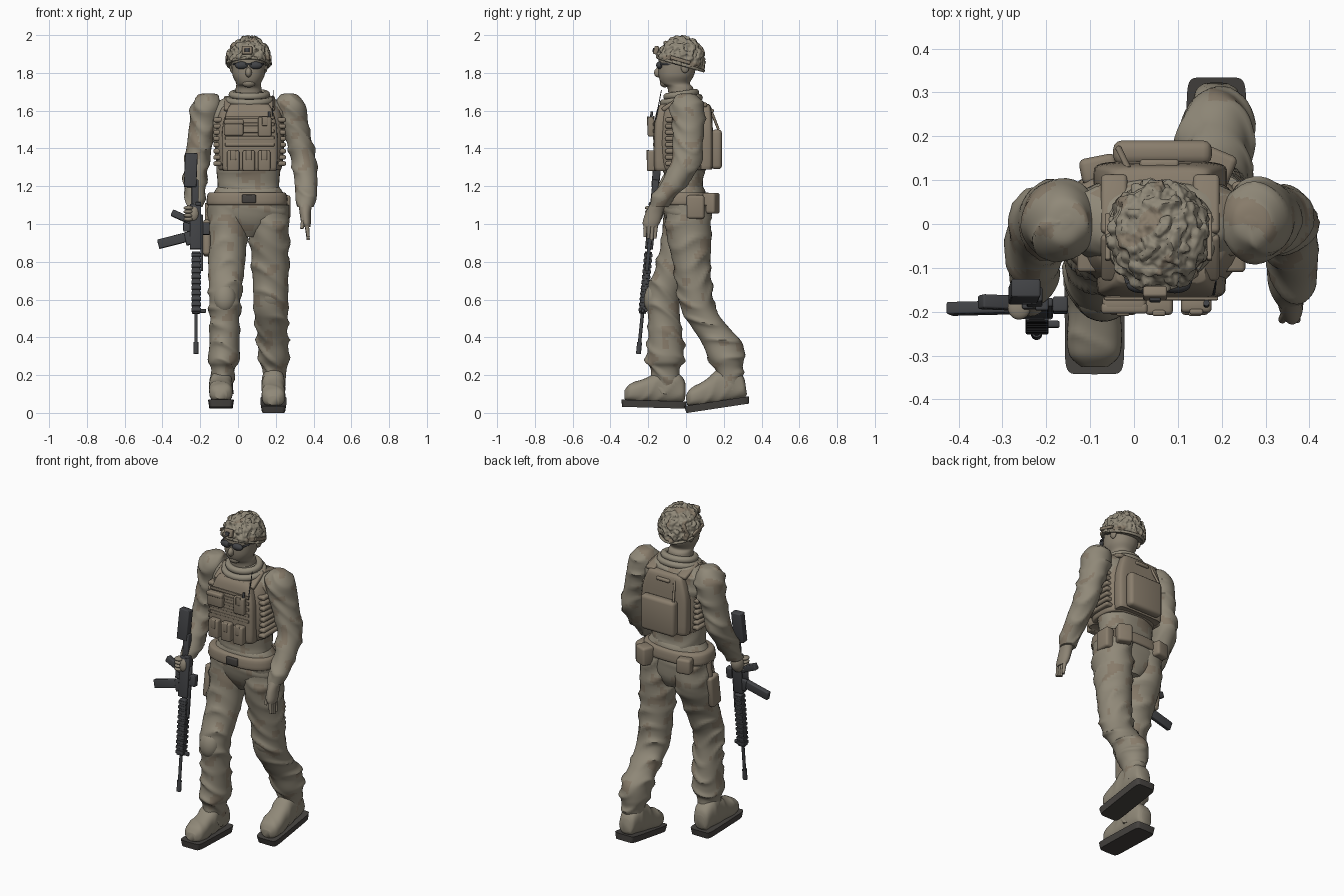
import bpy, bmesh, math
from math import sin, cos, pi, radians
from mathutils import Matrix, Vector, noise


def material(name, r, g, b):
    m = bpy.data.materials.new(name)
    m.diffuse_color = (r, g, b, 1)
    return m


CLOTH = material("cloth", .28, .25, .19)
PATCH = material("cloth_patch", .245, .2, .145)
GEAR = material("gear", .25, .205, .15)
SKIN = material("face_cover", .265, .23, .175)
DARK = material("gun_metal", .055, .057, .062)
SOLE = material("rubber", .06, .055, .05)


def finish(name, bm, mat, matrix=Matrix(), camo=False):
    bmesh.ops.transform(bm, matrix=matrix, verts=bm.verts)
    bmesh.ops.recalc_face_normals(bm, faces=bm.faces)
    if camo:
        for f in bm.faces:
            f.material_index = int(noise.noise(f.calc_center_median() * 15) > .27)
    me = bpy.data.meshes.new(name)
    bm.to_mesh(me)
    bm.free()
    me.materials.append(mat)
    if camo:
        me.materials.append(PATCH)
    ob = bpy.data.objects.new(name, me)
    bpy.context.collection.objects.link(ob)
    return ob


def loft(name, rings, mat, n=2, fold=0, sides=36, steps=7, matrix=Matrix(), camo=False, seed=0):
    """Smooth skin through rings (x, y, z, rx, ry), with optional cloth folds."""
    R = [Vector(r) for r in rings]
    R = [R[0]] + R + [R[-1]]
    path = []
    for i in range(1, len(R) - 2):
        a, b, c, d = R[i - 1:i + 3]
        for s in range(steps):
            t = s / steps
            path.append(.5 * (2 * b + (c - a) * t + (2 * a - 5 * b + 4 * c - d) * t * t
                              + (3 * b - a - 3 * c + d) * t ** 3))
    path.append(R[-1])
    bm = bmesh.new()
    loops = []
    for p in path:
        loop = []
        for k in range(sides):
            th = 2 * pi * k / sides
            c, s = cos(th), sin(th)
            ph = 30 * p[2] + 1.7 * sin(th + seed) + .8 * sin(2 * th + 9 * p[2] + seed)
            w = fold * ((1 - abs(sin(ph))) ** 1.6 - .3) * (.6 + .5 * sin(th * 2 + 14 * p[2] + seed))
            x = math.copysign(abs(c) ** (2 / n), c) * (p[3] + w)
            y = math.copysign(abs(s) ** (2 / n), s) * (p[4] + w)
            loop.append(bm.verts.new((p[0] + x, p[1] + y, p[2])))
        loops.append(loop)
    for a, b in zip(loops, loops[1:]):
        for k in range(sides):
            j = (k + 1) % sides
            bm.faces.new((a[k], a[j], b[j], b[k]))
    bm.faces.new(loops[0])
    bm.faces.new(loops[-1])
    return finish(name, bm, mat, matrix, camo)


def box(name, loc, size, mat, bevel=.008, rot=(0, 0, 0)):
    bm = bmesh.new()
    bmesh.ops.create_cube(bm, size=1, matrix=Matrix.Diagonal((*size, 1)))
    bmesh.ops.bevel(bm, geom=bm.edges[:], offset=bevel, segments=3, profile=.5, affect='EDGES')
    m = Matrix.Translation(loc)
    for a, ax in zip(rot, "XYZ"):
        m = m @ Matrix.Rotation(a, 4, ax)
    return finish(name, bm, mat, m)


def ball(name, loc, size, mat, rx=0):
    bm = bmesh.new()
    m = Matrix.Translation(loc) @ Matrix.Rotation(rx, 4, 'X') @ Matrix.Diagonal((*size, 1))
    bmesh.ops.create_uvsphere(bm, u_segments=24, v_segments=14, radius=1, matrix=m)
    return finish(name, bm, mat)


def rod(name, a, b, r1, r2, mat):
    a, b = Vector(a), Vector(b)
    bm = bmesh.new()
    m = Matrix.Translation((a + b) / 2) @ (b - a).to_track_quat('Z', 'Y').to_matrix().to_4x4()
    bmesh.ops.create_cone(bm, cap_ends=True, segments=14, radius1=r1, radius2=r2, depth=(b - a).length, matrix=m)
    return finish(name, bm, mat)


def hoop(name, loc, rx, ry, thick, mat, tilt=0):
    bm = bmesh.new()
    g = [[bm.verts.new(((rx + thick * cos(v)) * cos(u), (ry + thick * cos(v)) * sin(u), thick * sin(v)))
          for v in (2 * pi * j / 10 for j in range(10))] for u in (2 * pi * i / 40 for i in range(40))]
    for i in range(40):
        for j in range(10):
            k, l = (i + 1) % 40, (j + 1) % 10
            bm.faces.new((g[i][j], g[k][j], g[k][l], g[i][l]))
    return finish(name, bm, mat, Matrix.Translation(loc) @ Matrix.Rotation(tilt, 4, 'X'))


# Trousers, shirt and sleeves
loft("right_leg", [(-.05, 0, 1.1, .11, .118), (-.055, -.005, .95, .106, .122), (-.06, -.055, .8, .098, .1),
     (-.066, -.1, .68, .09, .096), (-.07, -.122, .6, .085, .09), (-.07, -.116, .5, .08, .085),
     (-.072, -.108, .36, .08, .097), (-.075, -.112, .275, .083, .101), (-.08, -.11, .225, .063, .078),
     (-.085, -.105, .1, .055, .07)], CLOTH, fold=.015, camo=True, steps=10)
loft("left_leg", [(.16, .01, 1.1, .11, .118), (.165, .015, .95, .106, .12), (.17, .03, .8, .1, .1),
     (.173, .045, .66, .093, .095), (.175, .065, .55, .092, .093), (.18, .13, .45, .085, .098),
     (.185, .192, .37, .083, .107), (.19, .213, .285, .082, .096), (.193, .228, .225, .064, .074),
     (.192, .235, .12, .055, .065)], CLOTH, fold=.015, camo=True, steps=10, seed=2)
loft("hips", [(.055, -.005, 1.21, .155, .09), (.055, -.005, 1.13, .2, .118), (.055, 0, 1.05, .205, .118),
     (.055, .01, .98, .13, .1), (.055, .015, .93, .06, .07)], CLOTH, n=2.3, fold=.008, camo=True)
loft("shirt", [(.055, -.005, 1.16, .16, .095), (.055, -.01, 1.25, .166, .105), (.055, -.01, 1.4, .18, .12),
     (.055, 0, 1.55, .21, .11), (.055, .005, 1.61, .21, .098), (.056, 0, 1.65, .16, .085),
     (.057, -.015, 1.68, .1, .075), (.057, -.02, 1.7, .07, .07)], CLOTH, n=2.3, fold=.012, camo=True)
loft("left_sleeve", [(.268, .005, 1.692, .012, .012), (.27, .005, 1.68, .05, .055), (.276, .007, 1.62, .084, .09),
     (.295, .013, 1.53, .078, .086), (.328, .008, 1.42, .069, .08), (.348, .003, 1.33, .068, .082),
     (.36, -.06, 1.22, .06, .074), (.36, -.12, 1.14, .056, .062), (.358, -.148, 1.09, .043, .048)],
     CLOTH, fold=.013, camo=True, seed=1)
loft("right_sleeve", [(-.158, .005, 1.692, .012, .012), (-.16, .005, 1.68, .05, .055), (-.166, .007, 1.62, .084, .09),
     (-.18, .013, 1.53, .077, .086), (-.203, .003, 1.42, .068, .08), (-.218, -.005, 1.33, .067, .082),
     (-.228, -.068, 1.22, .06, .072), (-.226, -.115, 1.14, .054, .06), (-.228, -.14, 1.09, .042, .048)],
     CLOTH, fold=.013, camo=True, seed=3)
for i, (z, r) in enumerate(((1.655, .112), (1.685, .09))):
    hoop(f"collar_roll_{i}", (.06, -.025, z), r, r * .85, .02, CLOTH, .15)

# Boots with thick soles
for side, x, y, z, tilt in (("right", -.09, .002, .022, -.03), ("left", .188, .338, .05, .15)):
    m = Matrix.Translation((x, y, z)) @ Matrix.Rotation(tilt, 4, 'X')
    loft(side + "_boot", [(0, .09, .008, .03, .04), (0, .1, .025, .05, .065), (0, .118, .08, .06, .088),
         (0, .115, .14, .06, .09), (0, .096, .2, .06, .07), (0, .082, .26, .063, .058), (0, .075, .305, .056, .046),
         (0, .065, .33, .03, .025)], CLOTH, n=2.5, fold=.005, matrix=m @ Matrix.Rotation(pi / 2, 4, 'X'))
    loft(side + "_sole", [(0, -.172, 0, .062, .168), (0, -.172, .038, .068, .174)], SOLE, n=9, steps=2, matrix=m)

# Knee pads
ball("right_knee_pad", (-.07, -.172, .61), (.06, .05, .08), CLOTH, -.15)
ball("left_knee_pad", (.175, .01, .61), (.063, .052, .08), CLOTH, .3)

# Hands
loft("left_hand", [(.357, -.147, 1.11, .036, .04), (.356, -.168, 1.06, .03, .046), (.36, -.183, 1.01, .026, .046),
     (.365, -.188, .985, .018, .036)], SKIN)
for i in range(4):
    y = -.158 - .018 * i
    rod(f"left_finger_{i}", (.362, y, 1.02), (.372, y - .006, .915 + .008 * abs(i - 1)), .013, .008, SKIN)
rod("left_thumb", (.35, -.2, 1.05), (.338, -.218, .975), .014, .009, SKIN)
ball("right_hand", (-.235, -.165, 1.055), (.038, .045, .055), SKIN, -.3)
for i in range(4):
    ball(f"right_finger_{i}", (-.262, -.19, 1.085 - .02 * i), (.026, .028, .012), SKIN)

# Head, face and glasses
loft("head", [(.056, -.025, 1.66, .075, .068), (.056, -.03, 1.72, .068, .068), (.056, -.055, 1.745, .066, .076),
     (.056, -.052, 1.785, .084, .093), (.056, -.045, 1.84, .09, .102), (.056, -.035, 1.9, .09, .105),
     (.056, -.03, 1.95, .05, .06)], SKIN, n=2.2)
ball("nose", (.056, -.145, 1.802), (.017, .024, .026), SKIN, -.3)
ball("chin", (.056, -.112, 1.747), (.036, .026, .024), SKIN)
for s in (-1, 1):
    ball("ear", (.056 + s * .088, -.005, 1.83), (.012, .022, .03), SKIN)
    ball("glasses_lens", (.056 + s * .037, -.14, 1.84), (.036, .018, .02), DARK)
    rod("glasses_arm", (.056 + s * .07, -.135, 1.847), (.056 + s * .094, -.01, 1.845), .006, .005, DARK)
box("glasses_bridge", (.056, -.15, 1.847), (.03, .012, .012), DARK, .003)

# Helmet with lumpy cloth cover
bm = bmesh.new()
bmesh.ops.create_icosphere(bm, subdivisions=6, radius=1)
for v in bm.verts:
    lump = .16 * max(-.25, min(.3, 2.2 * noise.noise(v.co * 4.2))) + .05 * noise.noise(v.co * 8)
    v.co = Vector((v.co.x * .116, v.co.y * .126, v.co.z * .129)) * (1 + lump)
bmesh.ops.bisect_plane(bm, geom=bm.verts[:] + bm.edges[:] + bm.faces[:], plane_co=(0, 0, -.025),
                       plane_no=(0, .29, 1), clear_inner=True)
bmesh.ops.holes_fill(bm, edges=[e for e in bm.edges if e.is_boundary], sides=0)
finish("helmet", bm, CLOTH, Matrix.Translation((.056, -.027, 1.865)), True)
hoop("helmet_rim", (.056, -.027, 1.845), .11, .124, .008, CLOTH, -.28)
box("helmet_mount", (.048, -.158, 1.92), (.055, .025, .045), GEAR, .006, (-.25, 0, 0))
box("helmet_mount_clip", (.048, -.171, 1.92), (.025, .012, .022), DARK, .003, (-.25, 0, 0))
for s in (-1, 1):
    box("helmet_side_rail", (.056 + s * .116, -.03, 1.868), (.012, .11, .02), GEAR, .004, (-.28, 0, 0))

# Armour vest
loft("vest", [(.062, -.015, 1.285, .155, .11), (.062, -.018, 1.3, .17, .13), (.062, -.02, 1.42, .182, .137),
     (.062, -.015, 1.54, .18, .13), (.062, -.01, 1.61, .16, .115), (.062, -.005, 1.63, .14, .1)], GEAR, n=3, steps=5)
loft("front_plate", [(.062, -.125, 1.285, .13, .03), (.062, -.13, 1.3, .145, .04), (.062, -.13, 1.5, .145, .04),
     (.062, -.12, 1.6, .12, .035), (.062, -.11, 1.635, .1, .025)], GEAR, n=5, steps=4)
loft("back_plate", [(.06, .1, 1.29, .14, .03), (.06, .105, 1.31, .15, .037), (.06, .105, 1.5, .15, .037),
     (.06, .1, 1.61, .12, .034), (.06, .095, 1.635, .1, .025)], GEAR, n=5, steps=4)
for s in (-1, 1):
    for i in range(8):
        box("side_rib", (.062 + s * .167, -.02, 1.32 + .033 * i), (.05, .18, .025), GEAR, .01)
    x = .06 + s * .105
    box("shoulder_strap_front", (x, -.075, 1.635), (.06, .12, .025), GEAR, .01, (.55, 0, 0))
    box("shoulder_strap_back", (x, .045, 1.648), (.06, .14, .025), GEAR, .01, (-.3, 0, 0))
for i in range(5):
    box("front_webbing", (.062, -.17, 1.42 + .036 * i), (.26, .008, .018), GEAR, .003)

# Front pouches, flaps and radio
for i in range(3):
    x = -.025 + .082 * i
    box("magazine_pouch", (x, -.185, 1.335), (.064, .045, .11), GEAR, .01)
    box("magazine_flap", (x, -.203, 1.365), (.03, .014, .055), GEAR, .005)
box("utility_pouch", (-.022, -.182, 1.51), (.1, .035, .085), GEAR, .01)
box("utility_flap", (-.022, -.192, 1.54), (.106, .025, .025), GEAR, .008)
box("radio_pouch", (.142, -.185, 1.515), (.07, .035, .105), GEAR, .01)
box("radio_flap", (.142, -.2, 1.545), (.03, .012, .05), GEAR, .004)
rod("radio_antenna", (.182, -.16, 1.55), (.187, -.13, 1.71), .003, .002, DARK)
rod("radio_knob", (.165, -.185, 1.56), (.165, -.18, 1.595), .007, .007, DARK)

# Back pack, strap and carry handle
box("back_pack", (.065, .163, 1.395), (.225, .055, .21), GEAR, .02)
box("carry_handle", (.058, .135, 1.6), (.09, .025, .02), GEAR, .008)
rod("pack_strap", (-.012, .125, 1.62), (-.035, .172, 1.5), .007, .007, GEAR)

# Belt, buckle, hip pouches and holster
loft("belt", [(.048, -.005, 1.1, .206, .126), (.048, -.005, 1.11, .215, .134), (.048, -.005, 1.155, .21, .13),
     (.048, -.005, 1.168, .198, .12)], GEAR, n=2.5, steps=3)
box("belt_buckle", (.058, -.138, 1.133), (.075, .022, .045), SOLE, .007)
box("left_hip_pouch", (.25, .05, 1.09), (.055, .095, .125), GEAR, .014)
box("back_left_pouch", (.185, .132, 1.11), (.085, .075, .11), GEAR, .014, (0, 0, -.4))
box("back_right_pouch", (-.08, .125, 1.11), (.085, .06, .09), GEAR, .014, (0, 0, .2))
box("holster", (-.165, -.03, .925), (.04, .085, .19), GEAR, .015, (-.15, 0, 0))
rod("holster_strap", (-.16, 0, 1.02), (-.16, .01, 1.11), .016, .016, GEAR)


# Rifle hanging muzzle down; each part follows the tilted barrel line
def on_gun(x, z):
    return (x, -.158 - .1 * (1.25 - z), z)


for name, x, z, sx, sy, sz, ry in (
        ("stock", -.25, 1.285, .066, .042, .18, .04), ("stock_tube", -.227, 1.16, .036, .034, .15, 0),
        ("receiver", -.225, .985, .06, .042, .24, 0), ("magazine_well", -.255, .925, .05, .034, .07, -.2),
        ("magazine", -.345, .912, .16, .028, .05, -.25), ("pistol_grip", -.3, 1.038, .11, .032, .036, .42),
        ("top_rail", -.192, .9, .014, .02, .3, 0), ("optic", -.168, .975, .035, .035, .065, 0),
        ("hand_guard", -.222, .69, .044, .038, .33, 0), ("front_sight", -.192, .54, .045, .016, .022, 0),
        ("trigger_guard", -.27, .985, .04, .014, .05, 0), ("charging_handle", -.21, 1.105, .03, .05, .018, 0)):
    box("rifle_" + name, on_gun(x, z), (sx, sy, sz), DARK, .005, (-.1, ry, 0))
for i in range(11):
    box("rifle_guard_rib", on_gun(-.221, .545 + .029 * i), (.052, .045, .018), DARK, .003, (-.1, 0, 0))
rod("rifle_barrel", on_gun(-.222, .55), on_gun(-.222, .33), .009, .009, DARK)
rod("rifle_muzzle", on_gun(-.222, .375), on_gun(-.222, .312), .013, .013, DARK)

bpy.ops.object.select_all(action='SELECT')
bpy.context.view_layer.objects.active = bpy.data.objects["vest"]
bpy.ops.object.shade_smooth_by_angle(angle=radians(50))
